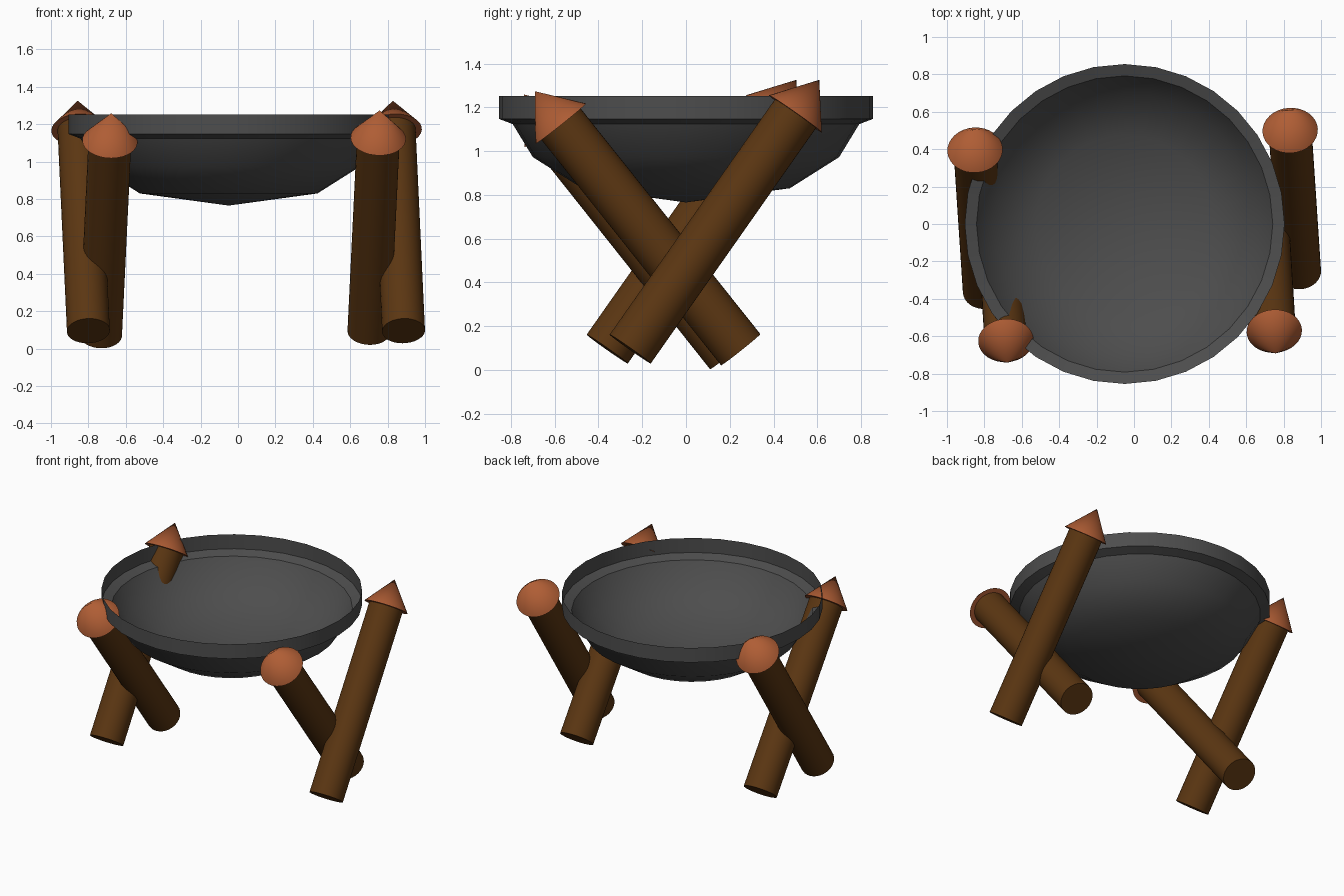
import bpy, bmesh, math
from mathutils import Vector

if "Cube" in bpy.data.objects:
    bpy.data.objects.remove(bpy.data.objects["Cube"])


def material(name, rgb):
    m = bpy.data.materials.new(name)
    m.diffuse_color = (*rgb, 1.0)
    m.use_nodes = True
    m.node_tree.nodes["Principled BSDF"].inputs["Base Color"].default_value = m.diffuse_color
    return m


iron = material("dark iron", (0.075, 0.075, 0.075))
wood = material("brown wood", (0.105, 0.037, 0.006))
tip = material("orange tip", (0.43, 0.11, 0.035))


def finish(obj, name, mat, angle):
    obj.name = name
    obj.data.name = name
    obj.data.materials.append(mat)
    bpy.ops.object.select_all(action='DESELECT')
    obj.select_set(True)
    bpy.context.view_layer.objects.active = obj
    bpy.ops.object.shade_smooth_by_angle(angle=math.radians(angle))


def tapered(name, start, end, r1, r2, mat):
    """Round bar or cone running from start to end."""
    axis = end - start
    bpy.ops.mesh.primitive_cone_add(
        vertices=32, radius1=r1, radius2=r2, depth=axis.length,
        location=(start + end) / 2,
        rotation=axis.to_track_quat('Z', 'Y').to_euler())
    finish(bpy.context.object, name, mat, 40)


# Open thin bowl, spun from its profile (radius, height)
profile = [(0, 0.765), (0.475, 0.83), (0.70, 0.972), (0.792, 1.123),
           (0.855, 1.147), (0.855, 1.252)]
bm = bmesh.new()
verts = [bm.verts.new((r, 0, z)) for r, z in profile]
edges = [bm.edges.new(pair) for pair in zip(verts, verts[1:])]
bmesh.ops.spin(bm, geom=verts + edges, cent=(0, 0, 0), axis=(0, 0, 1),
               angle=math.tau, steps=32, use_duplicate=False)
bmesh.ops.remove_doubles(bm, verts=bm.verts, dist=0.0005)
bmesh.ops.recalc_face_normals(bm, faces=bm.faces)
# Make the bowl face outward
lowest = min(bm.faces, key=lambda f: f.calc_center_median().z)
if lowest.normal.z > 0:
    bmesh.ops.reverse_faces(bm, faces=bm.faces)
mesh = bpy.data.meshes.new("bowl")
bm.to_mesh(mesh)
bm.free()
bowl = bpy.data.objects.new("bowl", mesh)
bpy.context.collection.objects.link(bowl)
bowl.location.x = -0.05
finish(bowl, "bowl", iron, 36)

# Crossed log legs (foot, top), each with a pointed cap
legs = {
    "right_back": ((0.885, -0.255, 0.095), (0.835, 0.50, 1.17)),
    "right_front": ((0.70, 0.25, 0.092), (0.75, -0.573, 1.125)),
    "left_back": ((-0.80, -0.36, 0.095), (-0.85, 0.395, 1.17)),
    "left_front": ((-0.735, 0.20, 0.074), (-0.685, -0.623, 1.11)),
}
for side, (foot, top) in legs.items():
    foot, top = Vector(foot), Vector(top)
    apex = top + (top - foot).normalized() * 0.19
    tapered(side + "_log", foot, top, 0.115, 0.115, wood)
    tapered(side + "_cap", top, apex, 0.148, 0.0, tip)
